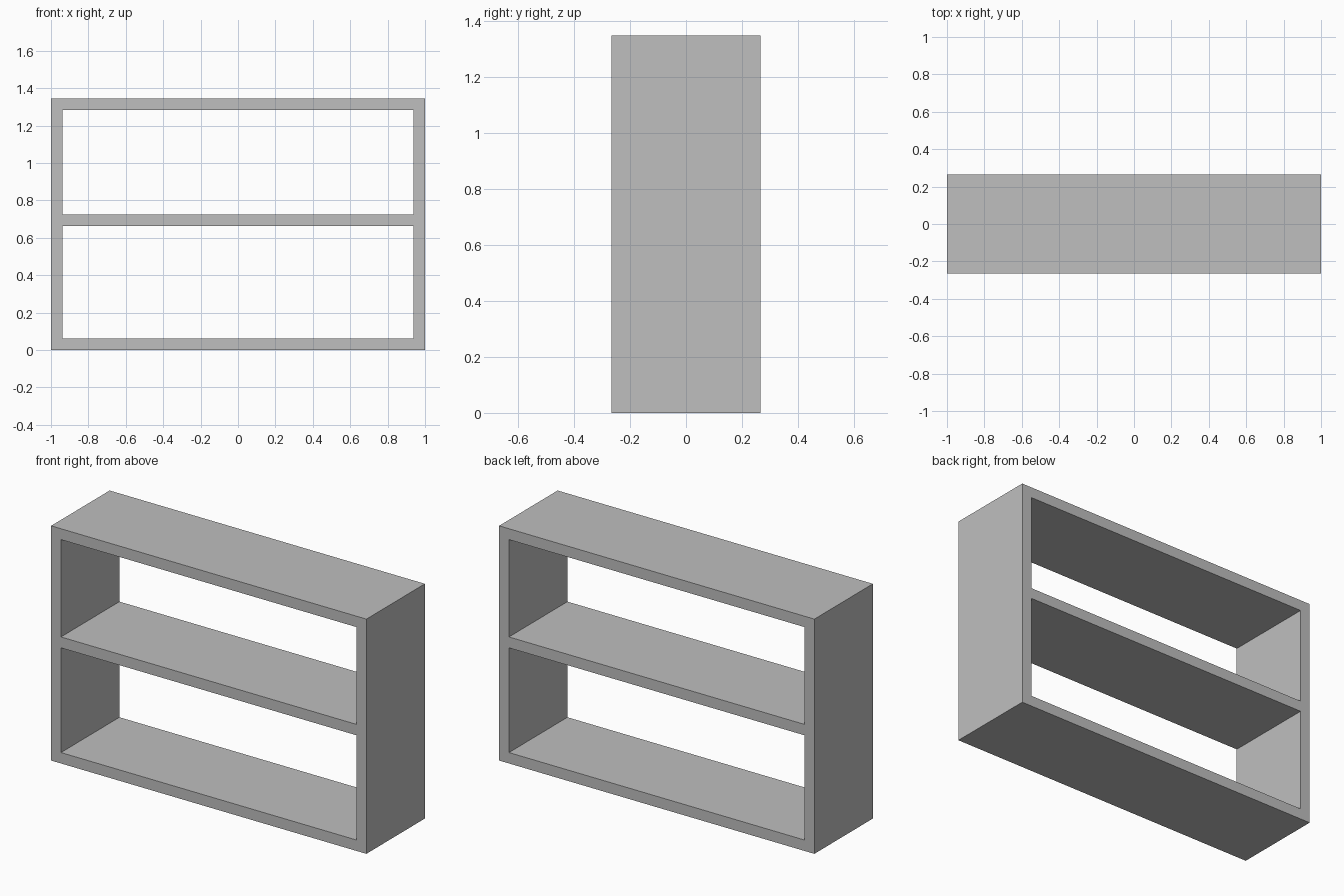
import bpy, bmesh
from mathutils import Vector

cube = bpy.data.objects.get("Cube")
if cube:
    bpy.data.objects.remove(cube, do_unlink=True)

# Plain grey finish
grey = bpy.data.materials.new("plain_grey")
grey.use_nodes = True
colour = (0.52, 0.52, 0.52, 1)
grey.diffuse_color = colour
grey.node_tree.nodes["Principled BSDF"].inputs["Base Color"].default_value = colour

# Board edges across the width and up the height
WIDTH, HEIGHT, DEPTH, BOARD = 2.0, 1.346, 0.53, 0.0625
SHELF_BOTTOM = 0.663
xs = [-WIDTH / 2, -WIDTH / 2 + BOARD, WIDTH / 2 - BOARD, WIDTH / 2]
zs = [0, BOARD, SHELF_BOTTOM, SHELF_BOTTOM + BOARD, HEIGHT - BOARD, HEIGHT]

# Front outline of the boards, leaving the two bays open
bm = bmesh.new()
grid = [[bm.verts.new((x, -DEPTH / 2, z)) for x in xs] for z in zs]
for row in range(len(zs) - 1):
    for col in range(len(xs) - 1):
        is_bay = col == 1 and row % 2 == 1
        if not is_bay:
            bm.faces.new((grid[row][col], grid[row][col + 1],
                          grid[row + 1][col + 1], grid[row + 1][col]))

# Extrude the outline through to the open back
front = bm.faces[:]
result = bmesh.ops.extrude_face_region(bm, geom=front, use_keep_orig=True)
back_verts = [g for g in result["geom"] if isinstance(g, bmesh.types.BMVert)]
bmesh.ops.translate(bm, verts=back_verts, vec=Vector((0, DEPTH, 0)))
bmesh.ops.recalc_face_normals(bm, faces=bm.faces)

mesh = bpy.data.meshes.new("open_bookshelf")
bm.to_mesh(mesh)
bm.free()
mesh.materials.append(grey)
shelf = bpy.data.objects.new("open_bookshelf", mesh)
bpy.context.collection.objects.link(shelf)
